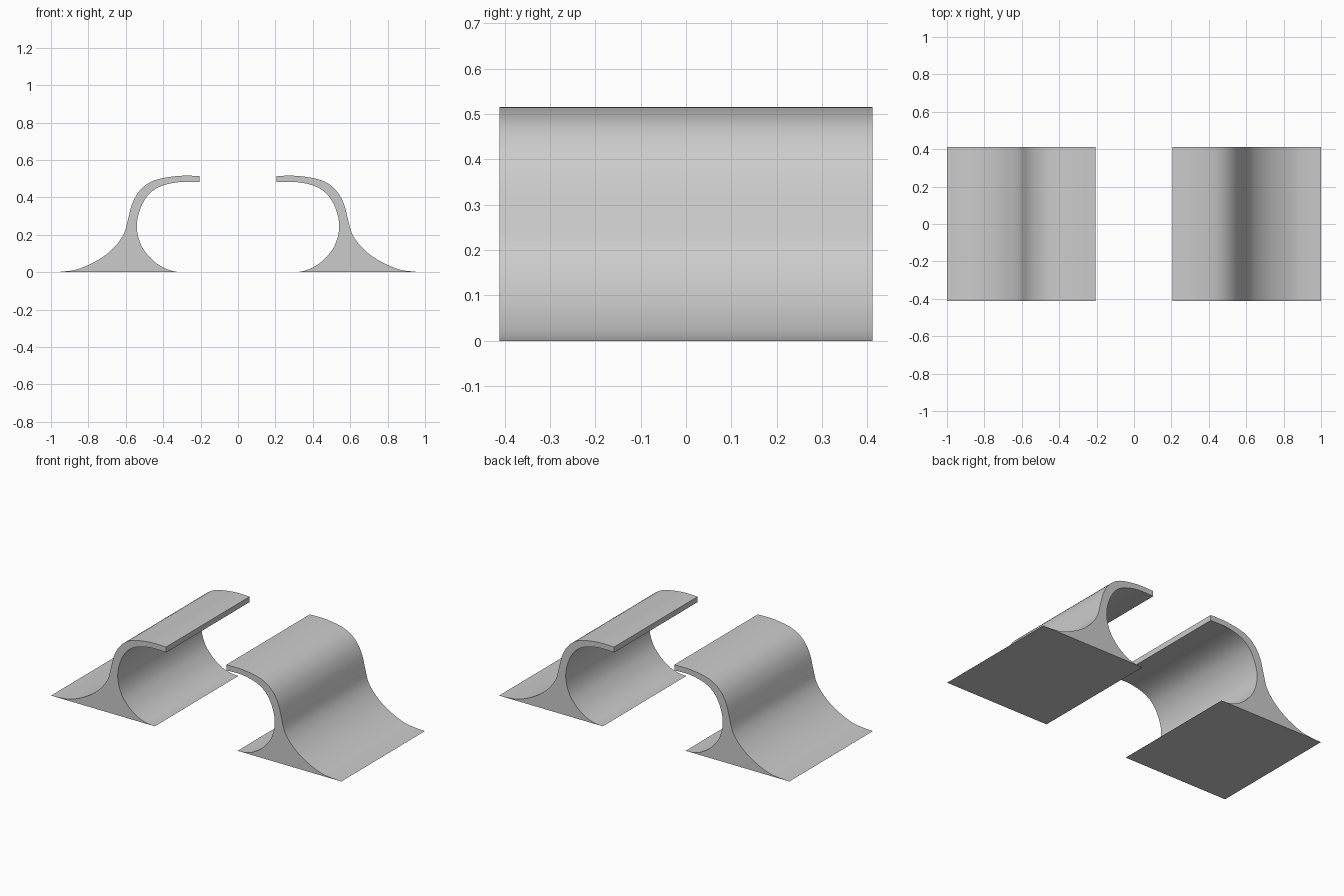
import bpy, bmesh, math
from mathutils import Vector

if "Cube" in bpy.data.objects:
    bpy.data.objects.remove(bpy.data.objects["Cube"])

HALF_DEPTH = 0.411

# Right-hand bracket profile (x, z): outer sweep from foot tip up to the lip
OUTER = [(1.0, 0.0), (0.93, 0.004), (0.85, 0.018), (0.74, 0.07), (0.66, 0.135),
         (0.61, 0.205), (0.588, 0.283), (0.564, 0.37), (0.52, 0.442),
         (0.447, 0.491), (0.325, 0.514), (0.207, 0.515)]
# Inner sweep from the lip down to the inner foot tip
INNER = [(0.207, 0.481), (0.32, 0.481), (0.42, 0.456), (0.485, 0.407),
         (0.527, 0.326), (0.541, 0.235), (0.516, 0.14), (0.46, 0.068),
         (0.40, 0.025), (0.34, 0.004), (0.285, 0.0)]


def spline(points, steps=4):
    """Catmull-Rom curve through the points."""
    p = [Vector(q) for q in points]
    p = [2 * p[0] - p[1]] + p + [2 * p[-1] - p[-2]]
    out = []
    for a, b, c, d in zip(p, p[1:], p[2:], p[3:]):
        for i in range(steps):
            t = i / steps
            out.append(0.5 * (2 * b + (c - a) * t + (2 * a - 5 * b + 4 * c - d) * t * t
                              + (3 * b - a - 3 * c + d) * t ** 3))
    return out + [p[-2]]


def bracket(name, side):
    """Extrude the profile along y; side = 1 right, -1 left."""
    bm = bmesh.new()
    profile = spline(OUTER) + spline(INNER)
    verts = [bm.verts.new((side * v.x, -HALF_DEPTH, max(v.y, 0))) for v in profile]
    face = bm.faces.new(verts)
    ext = bmesh.ops.extrude_face_region(bm, geom=[face], use_keep_orig=True)
    moved = [g for g in ext["geom"] if isinstance(g, bmesh.types.BMVert)]
    bmesh.ops.translate(bm, verts=moved, vec=(0, 2 * HALF_DEPTH, 0))
    bmesh.ops.recalc_face_normals(bm, faces=bm.faces)
    mesh = bpy.data.meshes.new(name)
    bm.to_mesh(mesh)
    bm.free()
    obj = bpy.data.objects.new(name, mesh)
    bpy.context.collection.objects.link(obj)
    bpy.ops.object.select_all(action='DESELECT')
    obj.select_set(True)
    bpy.context.view_layer.objects.active = obj
    bpy.ops.object.shade_smooth_by_angle(angle=math.radians(30))


# Two facing hooked brackets
bracket("right_bracket", 1)
bracket("left_bracket", -1)
